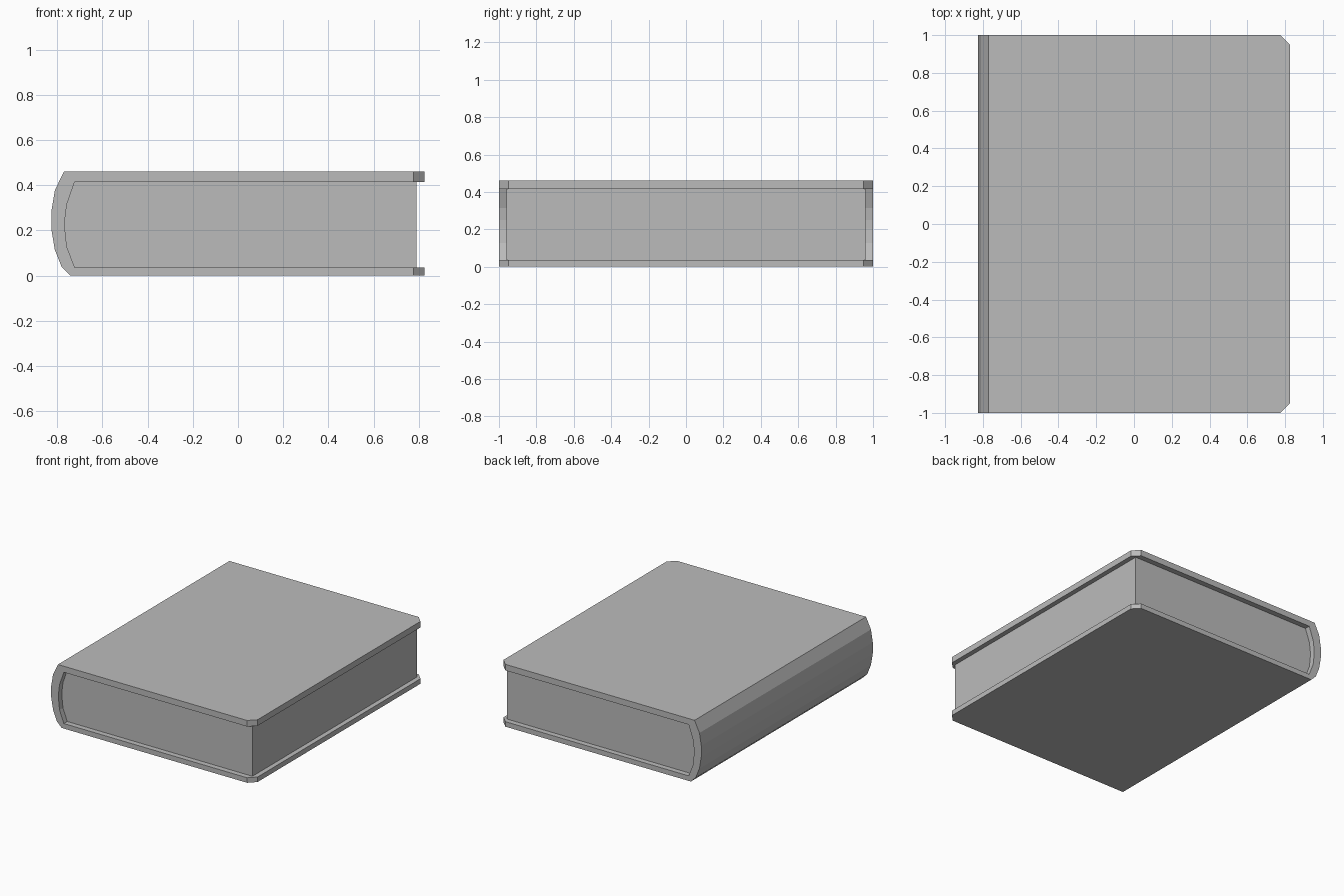
import bpy, bmesh

cube = bpy.data.objects.get("Cube")
if cube:
    bpy.data.objects.remove(cube, do_unlink=True)

grey = bpy.data.materials.new("plain grey")
grey.use_nodes = True
colour = (0.5, 0.5, 0.5, 1)
grey.diffuse_color = colour
grey.node_tree.nodes["Principled BSDF"].inputs["Base Color"].default_value = colour


def extrude_profile(name, profile, half_depth):
    """Extrude an x-z outline symmetrically along y."""
    bm = bmesh.new()
    face = bm.faces.new([bm.verts.new((x, -half_depth, z)) for x, z in profile])
    new = bmesh.ops.extrude_face_region(bm, geom=[face])["geom"]
    verts = [v for v in new if isinstance(v, bmesh.types.BMVert)]
    bmesh.ops.translate(bm, verts=verts, vec=(0, 2 * half_depth, 0))
    bmesh.ops.recalc_face_normals(bm, faces=bm.faces)
    mesh = bpy.data.meshes.new(name)
    bm.to_mesh(mesh)
    bm.free()
    mesh.materials.append(grey)
    obj = bpy.data.objects.new(name, mesh)
    bpy.context.collection.objects.link(obj)
    return obj


FORE_EDGE, PAGE_EDGE, CORNER = 0.825, 0.79, 0.05

# Rounded spine outlines, from top to bottom
outer = [(-0.77, 0.46), (-0.81, 0.377), (-0.825, 0.287), (-0.825, 0.205),
         (-0.81, 0.115), (-0.78, 0.04), (-0.74, 0)]
inner = [(-0.722, 0.415), (-0.757, 0.315), (-0.765, 0.25), (-0.765, 0.205),
         (-0.757, 0.128), (-0.722, 0.037)]

# Cover: both boards and the spine wrap as one C-shaped section
cover = extrude_profile(
    "cover",
    [(FORE_EDGE, outer[0][1])] + outer + [(FORE_EDGE, 0)]
    + [(FORE_EDGE, inner[-1][1])] + inner[::-1] + [(FORE_EDGE, inner[0][1])],
    1.0)

# Clip the outer corners of both boards
bm = bmesh.new()
bm.from_mesh(cover.data)
corners = [e for e in bm.edges
           if all(v.co.x > 0.8 and abs(v.co.y) > 0.99 for v in e.verts)
           and abs(e.verts[0].co.z - e.verts[1].co.z) > 0.01
           and e.verts[0].co.y * e.verts[1].co.y > 0]
bmesh.ops.bevel(bm, geom=corners, offset=CORNER, segments=1, affect='EDGES')
bm.to_mesh(cover.data)
bm.free()

# Page block, set in from the cover and following the spine curve
extrude_profile(
    "pages",
    [(PAGE_EDGE, inner[0][1])] + inner + [(PAGE_EDGE, inner[-1][1])],
    0.96)
